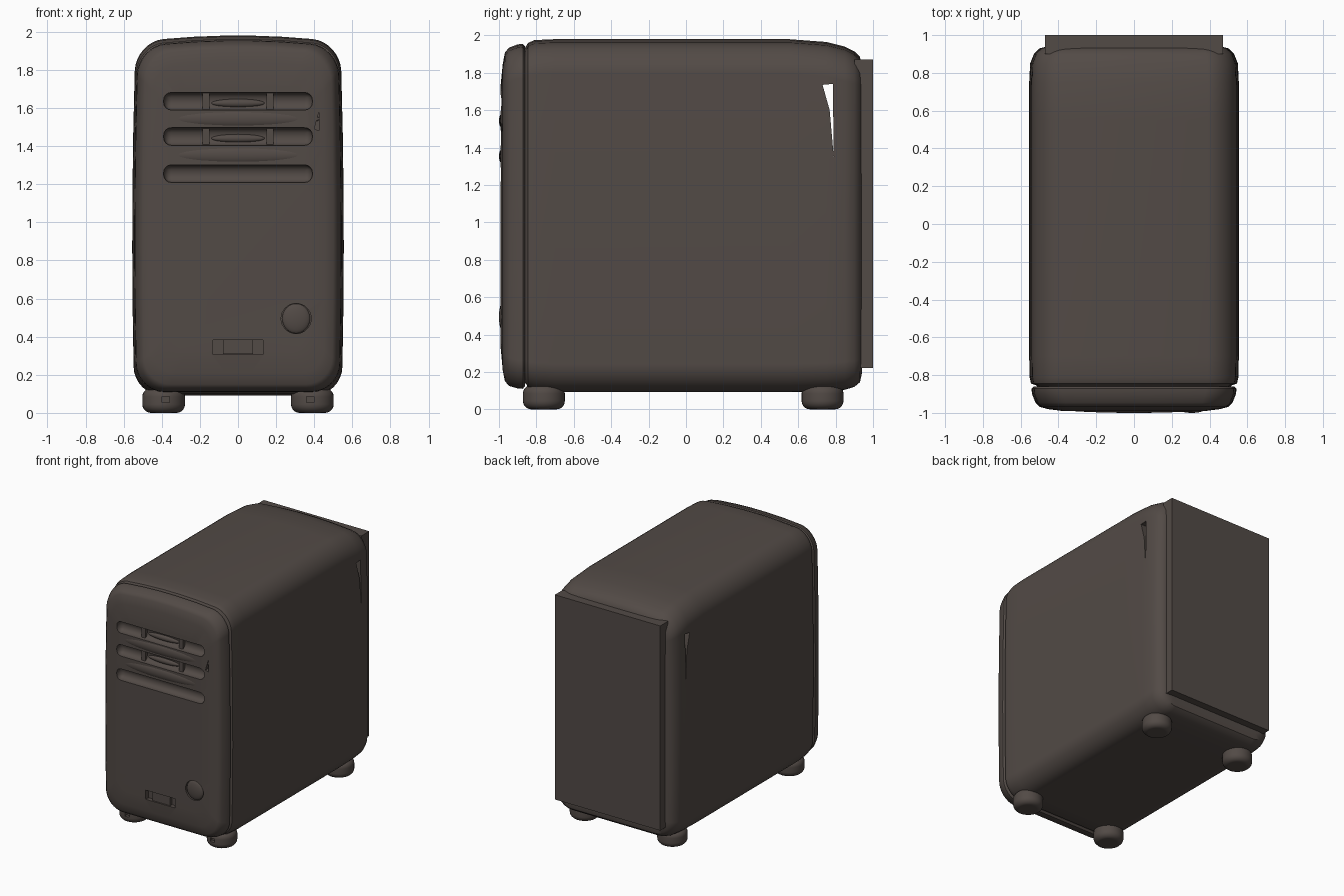
import bpy, bmesh, math
from mathutils import Matrix

old = bpy.data.objects.get("Cube")
if old:
    bpy.data.objects.remove(old, do_unlink=True)

mat = bpy.data.materials.new("dark warm grey")
mat.use_nodes = True
COLOUR = (0.085, 0.069, 0.061, 1)
mat.diffuse_color = COLOUR
bsdf = mat.node_tree.nodes["Principled BSDF"]
bsdf.inputs["Base Color"].default_value = COLOUR
bsdf.inputs["Roughness"].default_value = 0.6


def make(name, bm):
    bmesh.ops.recalc_face_normals(bm, faces=bm.faces)
    me = bpy.data.meshes.new(name)
    bm.to_mesh(me)
    bm.free()
    ob = bpy.data.objects.new(name, me)
    bpy.context.collection.objects.link(ob)
    me.materials.append(mat)
    return ob


def activate(ob):
    bpy.ops.object.select_all(action='DESELECT')
    ob.select_set(True)
    bpy.context.view_layer.objects.active = ob


def smooth(ob):
    activate(ob)
    bpy.ops.object.shade_smooth_by_angle(angle=math.radians(35))
    ob.modifiers.new("normals", 'WEIGHTED_NORMAL').keep_sharp = True
    return ob


def cut(ob, cutters):
    for c in cutters:
        activate(ob)
        m = ob.modifiers.new("cut", 'BOOLEAN')
        m.object, m.operation, m.solver = c, 'DIFFERENCE', 'EXACT'
        bpy.ops.object.modifier_apply(modifier=m.name)
        bpy.data.objects.remove(c, do_unlink=True)


def box(name, centre, size, bevel=0):
    bm = bmesh.new()
    bmesh.ops.create_cube(bm, size=1, matrix=Matrix.Translation(centre) @ Matrix.Diagonal((*size, 1)))
    if bevel:
        bmesh.ops.bevel(bm, geom=bm.edges[:], offset=bevel, segments=4, profile=0.5, affect='EDGES')
    return make(name, bm)


def ellipsoid(name, centre, radii):
    bm = bmesh.new()
    bmesh.ops.create_uvsphere(bm, u_segments=32, v_segments=16, radius=1,
                              matrix=Matrix.Translation(centre) @ Matrix.Diagonal((*radii, 1)))
    return smooth(make(name, bm))


def cylinder(name, centre, radius, depth, turn=0, bevel=0):
    bm = bmesh.new()
    bmesh.ops.create_cone(bm, cap_ends=True, segments=32, radius1=radius, radius2=radius, depth=depth,
                          matrix=Matrix.Translation(centre) @ Matrix.Rotation(turn, 4, 'X'))
    if bevel:
        rims = [e for e in bm.edges if abs(e.verts[0].co.z - e.verts[1].co.z) < 1e-4]
        bmesh.ops.bevel(bm, geom=rims, offset=bevel, segments=5, profile=0.5, affect='EDGES')
    return make(name, bm)


def prism(name, pts, start, end):
    bm = bmesh.new()
    a, b = [[bm.verts.new(f(u, v)) for u, v in pts] for f in (start, end)]
    loft(bm, [a, b])
    return make(name, bm)


def loft(bm, rings):
    for a, b in zip(rings, rings[1:]):
        for i in range(len(a)):
            j = (i + 1) % len(a)
            bm.faces.new((a[i], a[j], b[j], b[i]))
    bm.faces.new(rings[0])
    bm.faces.new(rings[-1])


def section(w, z0, z1, r):
    """Rounded rectangle with an arched top and slightly tapering sides."""
    pts, corners = [], [(w - r, z1 - r), (r - w, z1 - r), (r - w, z0 + r), (w - r, z0 + r)]
    for k, (cx, cz) in enumerate(corners):
        arc = [math.radians(90 * k + 11.25 * s) for s in range(9)]
        pts += [(cx + r * math.cos(t), cz + r * math.sin(t)) for t in arc]
        t, (nx, nz) = arc[-1], corners[(k + 1) % 4]
        for s in (0.2, 0.4, 0.6, 0.8):
            pts.append((cx + (nx - cx) * s + r * math.cos(t), cz + (nz - cz) * s + r * math.sin(t)))
    out = []
    for x, z in pts:
        arch = 0.035 * (1 - (x / w) ** 2) if z > 1 else 0
        out.append((x * (1 - 0.03 * (z - 0.9) ** 2), z + arch))
    return out


def shell(name, stations):
    bm = bmesh.new()
    loft(bm, [[bm.verts.new((x, y, z)) for x, z in section(w, z0, z1, r)]
              for y, w, z0, z1, r in stations])
    return make(name, bm)


# Main case, with the wedge-shaped opening through both sides
case = shell("case", [
    (-0.875, 0.50, 0.15, 1.88, 0.12),
    (-0.853, 0.52, 0.135, 1.91, 0.13),
    (-0.845, 0.545, 0.115, 1.925, 0.14),
    (-0.81, 0.553, 0.10, 1.94, 0.15),
    (-0.70, 0.555, 0.092, 1.945, 0.15),
    (0.55, 0.555, 0.092, 1.945, 0.15),
    (0.75, 0.555, 0.097, 1.93, 0.15),
    (0.85, 0.55, 0.105, 1.905, 0.15),
    (0.90, 0.53, 0.12, 1.88, 0.14),
    (0.93, 0.50, 0.145, 1.85, 0.12),
    (0.94, 0.46, 0.19, 1.80, 0.10)])
cut(case, [prism("side_opening", [(0.73, 1.735), (0.785, 1.74), (0.79, 1.35), (0.768, 1.6)],
                 lambda u, v: (-0.7, u, v), lambda u, v: (0.7, u, v))])
smooth(case)

# Front panel with slots, notch, button seat and small wedge dent
panel = shell("front_panel", [
    (-0.86, 0.53, 0.125, 1.905, 0.14),
    (-0.872, 0.543, 0.11, 1.92, 0.15),
    (-0.90, 0.54, 0.112, 1.917, 0.15),
    (-0.945, 0.522, 0.125, 1.90, 0.15),
    (-0.968, 0.50, 0.15, 1.875, 0.14),
    (-0.98, 0.455, 0.21, 1.81, 0.12),
    (-0.991, 0.37, 0.33, 1.70, 0.10)])
SLOTS = (1.635, 1.45, 1.255)
cutters = [box("slot", (0, -0.99, z), (0.78, 0.10, 0.092), 0.04) for z in SLOTS]
cutters += [
    box("notch", (0, -0.99, 0.345), (0.26, 0.07, 0.075)),
    cylinder("button_seat", (0.305, -1.0, 0.495), 0.079, 0.05, math.pi / 2),
    prism("dent", [(0.40, 1.49), (0.425, 1.48), (0.425, 1.58)],
          lambda u, v: (u, -1.05, v), lambda u, v: (u, -0.955, v))]
cut(panel, cutters)
smooth(panel)

# Rounded bars between the slots
for i, z in enumerate((1.543, 1.353)):
    ellipsoid(f"slot_bar_{i + 1}", (0, -0.972, z), (0.43, 0.028, 0.048))

# Drive fronts inside the two upper slots
for i, z in enumerate(SLOTS[:2]):
    for side, s in (("left", 1), ("right", -1)):
        box(f"drive_post_{side}_{i + 1}", (s * 0.168, -0.95, z), (0.035, 0.03, 0.088))
    ellipsoid(f"drive_tray_{i + 1}", (0, -0.94, z - 0.01), (0.14, 0.02, 0.022))

# Button and port cover
ellipsoid("power_button", (0.305, -0.978, 0.495), (0.073, 0.022, 0.078))
box("port_cover", (0, -0.963, 0.345), (0.16, 0.03, 0.074))

# Back plate
box("back_plate", (0, 0.95, 1.045), (0.94, 0.10, 1.65))

# Feet, the front pair with a small notch
for end, y in (("front", -0.76), ("back", 0.73)):
    for side, s in (("left", 1), ("right", -1)):
        foot = cylinder(f"{end}_{side}_foot", (s * 0.39, y, 0.065), 0.112, 0.13, bevel=0.045)
        if end == "front":
            cut(foot, [box("foot_notch", (s * 0.38, y - 0.11, 0.07), (0.04, 0.05, 0.03))])
        smooth(foot)
